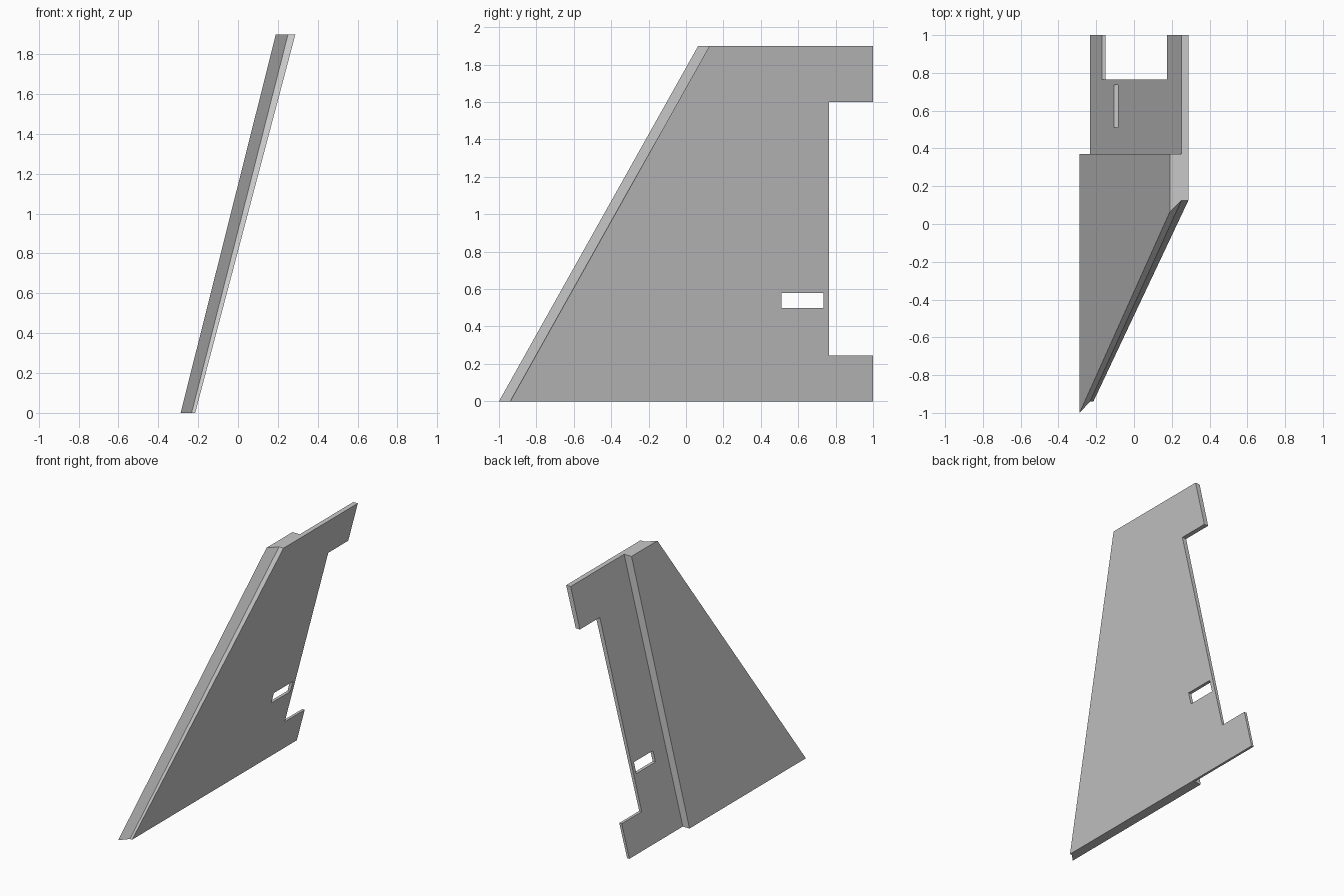
import bpy
import bmesh

HEIGHT = 1.9

cube = bpy.data.objects.get("Cube")
if cube:
    bpy.data.objects.remove(cube, do_unlink=True)

grey = bpy.data.materials.new("plain_grey")
grey.use_nodes = True
GREY = (0.58, 0.58, 0.58, 1)
grey.diffuse_color = GREY
grey.node_tree.nodes["Principled BSDF"].inputs["Base Color"].default_value = GREY


def lean(bottom, top):
    """Canted side: x as a function of height."""
    return lambda z: bottom + (top - bottom) * z / HEIGHT


outer_side = lean(-0.215, 0.288)     # overhanging face
joint_side = lean(-0.233, 0.251)     # where the two layers meet
inner_side = lean(-0.288, 0.19)      # upward face of the thick layer


def slab(name, profile_a, side_a, profile_b, side_b):
    """Closed slab between two (y, z) outlines lying on two canted sides."""
    bm = bmesh.new()
    a = [bm.verts.new((side_a(z), y, z)) for y, z in profile_a]
    b = [bm.verts.new((side_b(z), y, z)) for y, z in profile_b]
    bm.faces.new(a)
    bm.faces.new(b[::-1])
    for i in range(len(a)):
        j = (i + 1) % len(a)
        bm.faces.new((a[i], b[i], b[j], a[j]))
    bmesh.ops.recalc_face_normals(bm, faces=bm.faces)
    mesh = bpy.data.meshes.new(name)
    bm.to_mesh(mesh)
    bm.free()
    mesh.materials.append(grey)
    obj = bpy.data.objects.new(name, mesh)
    bpy.context.collection.objects.link(obj)
    return obj


# Thin main plate with the rudder notch in its rear edge
plate = [(-0.94, 0), (1, 0), (1, 0.245), (0.765, 0.245),
         (0.765, 1.6), (1, 1.6), (1, HEIGHT), (0.125, HEIGHT)]
fin_plate = slab("fin_plate", plate, outer_side, plate, joint_side)

# Thick forward layer with a bevelled leading edge
slab("forward_layer",
     [(-0.94, 0), (0.37, 0), (0.37, HEIGHT), (0.125, HEIGHT)], joint_side,
     [(-1, 0), (0.37, 0), (0.37, HEIGHT), (0.065, HEIGHT)], inner_side)

# Rectangular slot through the plate
slot = [(0.51, 0.5), (0.735, 0.5), (0.735, 0.58), (0.51, 0.58)]
cutter = slab("slot_cutter", slot, lambda z: -0.5, slot, lambda z: 0.5)
cutter.hide_render = True
cut = fin_plate.modifiers.new("slot", 'BOOLEAN')
cut.operation = 'DIFFERENCE'
cut.solver = 'EXACT'
cut.object = cutter
bpy.context.view_layer.objects.active = fin_plate
bpy.ops.object.modifier_apply(modifier=cut.name)
bpy.data.objects.remove(cutter, do_unlink=True)
